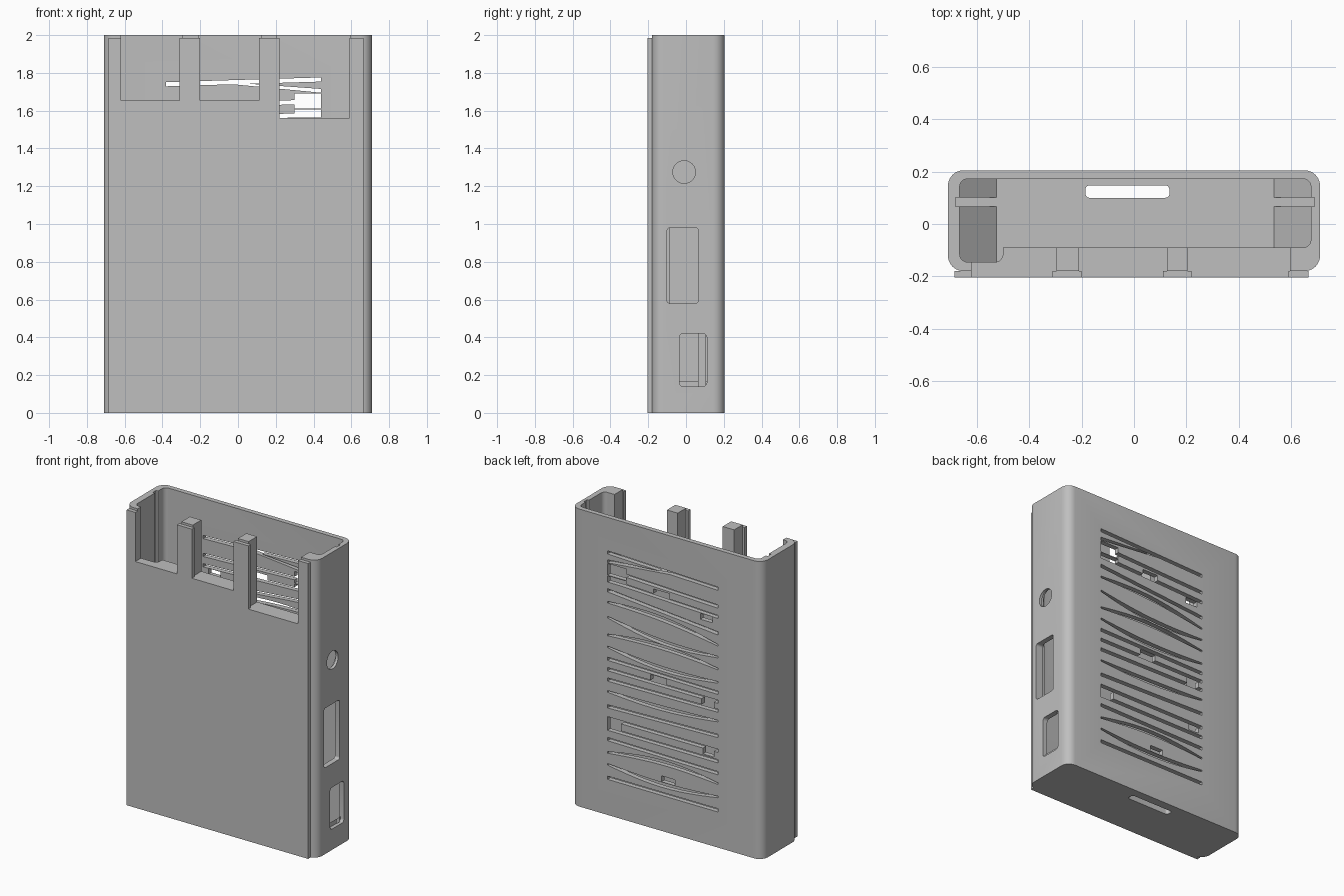
import bpy, bmesh, math

if "Cube" in bpy.data.objects:
    bpy.data.objects.remove(bpy.data.objects["Cube"], do_unlink=True)

grey = bpy.data.materials.new("plain_grey")
grey.use_nodes = True
colour = (0.52, 0.52, 0.52, 1)
grey.diffuse_color = colour
grey.node_tree.nodes["Principled BSDF"].inputs["Base Color"].default_value = colour

PLACE = {
    "x": lambda a, b, t: (t, a, b),
    "y": lambda a, b, t: (a, t, b),
    "z": lambda a, b, t: (a, b, t),
}


def prism(name, outline, axis, lo, hi):
    """Extrude a 2D outline along an axis."""
    bm = bmesh.new()
    base = bm.faces.new([bm.verts.new(PLACE[axis](a, b, lo)) for a, b in outline])
    top = bmesh.ops.extrude_face_region(bm, geom=[base])["geom"]
    for v in (g for g in top if isinstance(g, bmesh.types.BMVert)):
        v.co["xyz".index(axis)] = hi
    bmesh.ops.recalc_face_normals(bm, faces=bm.faces)
    mesh = bpy.data.meshes.new(name)
    bm.to_mesh(mesh)
    bm.free()
    mesh.materials.append(grey)
    ob = bpy.data.objects.new(name, mesh)
    bpy.context.collection.objects.link(ob)
    return ob


def rounded(a0, a1, b0, b1, r, n=6):
    """Outline of a rectangle with rounded corners."""
    pts = []
    corners = [(a1 - r, b1 - r), (a0 + r, b1 - r), (a0 + r, b0 + r), (a1 - r, b0 + r)]
    for k, (ca, cb) in enumerate(corners):
        for i in range(n + 1):
            t = math.pi / 2 * (k + i / n)
            pts.append((ca + r * math.cos(t), cb + r * math.sin(t)))
    return pts


def box(a0, a1, b0, b1):
    return [(a0, b0), (a1, b0), (a1, b1), (a0, b1)]


def circle(a, b, r, n=32):
    return [(a + r * math.cos(2 * math.pi * i / n), b + r * math.sin(2 * math.pi * i / n))
            for i in range(n)]


def cut(target, outline, axis, lo, hi):
    """Subtract an extruded outline from a part."""
    cutter = prism("cutter", outline, axis, lo, hi)
    mod = target.modifiers.new("cut", "BOOLEAN")
    mod.operation, mod.solver, mod.object = "DIFFERENCE", "EXACT", cutter
    bpy.context.view_layer.objects.active = target
    bpy.ops.object.modifier_apply(modifier=mod.name)
    bpy.data.objects.remove(cutter, do_unlink=True)


# Shell with its cavity, deep side pocket and board grooves
shell = prism("case_shell", rounded(-0.71, 0.71, -0.18, 0.205, 0.06), "z", 0, 2)
cut(shell, rounded(-0.665, 0.675, -0.09, 0.172, 0.03), "z", 0.04, 2.1)
cut(shell, rounded(-0.665, -0.5, -0.145, 0.1, 0.03), "z", 0.04, 2.1)
cut(shell, box(-0.68, 0.688, 0.067, 0.102), "z", 0.04, 2.1)

# Raised front plate
plate = prism("front_plate", box(-0.685, 0.665, -0.205, -0.179), "z", 0, 1.985)

# Front notches, slightly wider in the shell than in the plate
for x0, x1, s0, s1, z in [(-0.62, -0.31, -0.62, -0.295, 1.655),
                          (-0.2, 0.11, -0.21, 0.125, 1.655),
                          (0.22, 0.59, 0.205, 0.595, 1.56)]:
    cut(plate, box(x0, x1, z, 2.1), "y", -0.3, -0.1)
    cut(shell, box(s0, s1, z, 2.1), "y", -0.3, -0.05)

# Sloped floor ramps, split by the board groove
for side, wall, toe, front in [("right", -0.675, -0.525, -0.15), ("left", 0.685, 0.535, -0.1)]:
    for part, y0, y1 in [("front", front, 0.067), ("back", 0.102, 0.18)]:
        prism(f"{side}_{part}_floor_ramp",
              [(wall, 0.03), (toe, 0.03), (toe, 0.04), (wall, 0.17)], "y", y0, y1)

# Side ports and round socket
cut(shell, circle(-0.01, 1.275, 0.06), "x", 0.6, 0.8)
cut(shell, circle(-0.005, 1.275, 0.076), "x", 0.6, 0.692)
cut(shell, rounded(-0.1, 0.065, 0.58, 0.98, 0.015), "x", 0.66, 0.8)
cut(shell, rounded(-0.035, 0.11, 0.14, 0.42, 0.02), "x", 0.66, 0.8)

# Card slot in the floor
cut(shell, rounded(-0.185, 0.135, 0.1, 0.147, 0.015), "z", -0.1, 0.1)

# Wood-grain vents: height at the -x end, height at the +x end, bow
VENT0, VENT1, HALF = -0.38, 0.44, 0.011
grain = [(1.74, 1.765, 0), (1.62, 1.65, 0), (1.55, 1.58, 0), (1.44, 1.51, 0),
         (1.36, 1.43, 0.03), (1.28, 1.33, -0.035), (1.2, 1.21, 0.03), (1.11, 1.13, -0.03),
         (1.04, 1.05, 0), (0.98, 0.98, 0), (0.92, 0.91, 0), (0.85, 0.83, -0.015),
         (0.75, 0.73, 0), (0.65, 0.65, 0), (0.58, 0.58, 0), (0.5, 0.51, 0),
         (0.43, 0.42, 0.035), (0.34, 0.34, -0.03), (0.25, 0.25, 0)]
for za, zb, bow in grain:
    upper, lower = [], []
    steps = 12 if bow else 1
    for i in range(steps + 1):
        t = i / steps
        x, z = VENT0 + (VENT1 - VENT0) * t, za + (zb - za) * t
        z += bow * math.sin(math.pi * t)
        half = HALF * (0.5 + math.sin(math.pi * t)) if bow else HALF
        upper.append((x, z + half))
        lower.append((x, z - half))
    cut(shell, upper + lower[::-1], "y", 0.15, 0.3)

# Forked slit under the top vent and the block-shaped grain knots
cut(shell, [(-0.05, 1.742), (VENT1, 1.695), (VENT1, 1.715), (-0.05, 1.75)], "y", 0.15, 0.3)
for x0, x1, z0, z1 in [(0.3, 0.44, 1.612, 1.69), (0.3, 0.44, 1.565, 1.607),
                       (-0.02, 0.1, 1.56, 1.61), (-0.34, -0.25, 1.5, 1.54),
                       (0.0, 0.12, 0.99, 1.03), (-0.35, -0.26, 0.92, 0.97),
                       (0.34, 0.44, 0.59, 0.64), (-0.35, -0.27, 0.6, 0.65),
                       (-0.06, 0.04, 0.33, 0.37)]:
    cut(shell, box(x0, x1, z0, z1), "y", 0.15, 0.3)

# Smooth the rounded corners and keep the hard edges
for ob in (shell, plate):
    bpy.ops.object.select_all(action="DESELECT")
    ob.select_set(True)
    bpy.context.view_layer.objects.active = ob
    bpy.ops.object.shade_smooth_by_angle(angle=math.radians(30))
